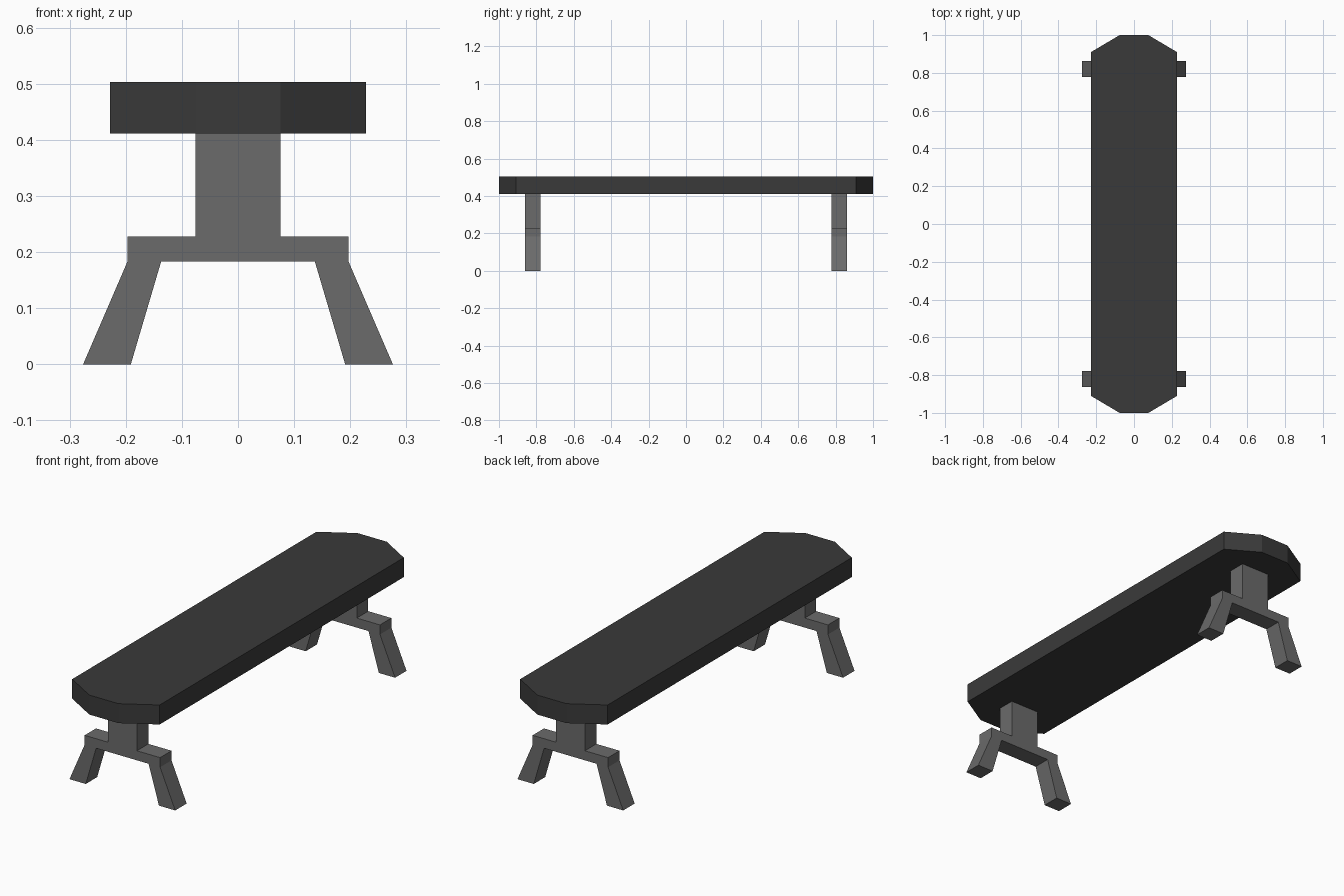
import bpy, bmesh
from mathutils import Vector

if "Cube" in bpy.data.objects:
    bpy.data.objects.remove(bpy.data.objects["Cube"])


def material(name, value):
    mat = bpy.data.materials.new(name)
    mat.diffuse_color = (value, value, value, 1)
    mat.use_nodes = True
    mat.node_tree.nodes["Principled BSDF"].inputs["Base Color"].default_value = mat.diffuse_color
    return mat


def prism(name, outline, extrude, mat):
    """Extrude a closed flat outline along a vector."""
    bm = bmesh.new()
    face = bm.faces.new([bm.verts.new(p) for p in outline])
    result = bmesh.ops.extrude_face_region(bm, geom=[face], use_keep_orig=True)
    verts = [g for g in result["geom"] if isinstance(g, bmesh.types.BMVert)]
    bmesh.ops.translate(bm, verts=verts, vec=Vector(extrude))
    bmesh.ops.recalc_face_normals(bm, faces=bm.faces)
    mesh = bpy.data.meshes.new(name)
    bm.to_mesh(mesh)
    bm.free()
    mesh.materials.append(mat)
    obj = bpy.data.objects.new(name, mesh)
    bpy.context.collection.objects.link(obj)
    return obj


dark = material("dark_seat", 0.042)
grey = material("grey_legs", 0.147)

# Seat: long plank with chamfered ends
quarter = [(0.228, 0.91), (0.076, 1.0)]
half = quarter + [(-x, y) for x, y in reversed(quarter)]
outline = half + [(-x, -y) for x, y in half]
prism("seat", [(x, y, 0.411) for x, y in outline], (0, 0, 0.092), dark)

# Leg frames: post, crossbar and splayed feet in one profile
right = [(0.076, 0.411), (0.076, 0.228), (0.197, 0.228), (0.197, 0.183),
         (0.276, 0.0), (0.191, 0.0), (0.137, 0.183)]
profile = right + [(-x, z) for x, z in reversed(right)]
for name, y in (("front_leg_frame", -0.862), ("back_leg_frame", 0.777)):
    prism(name, [(x, y, z) for x, z in profile], (0, 0.085, 0), grey)
